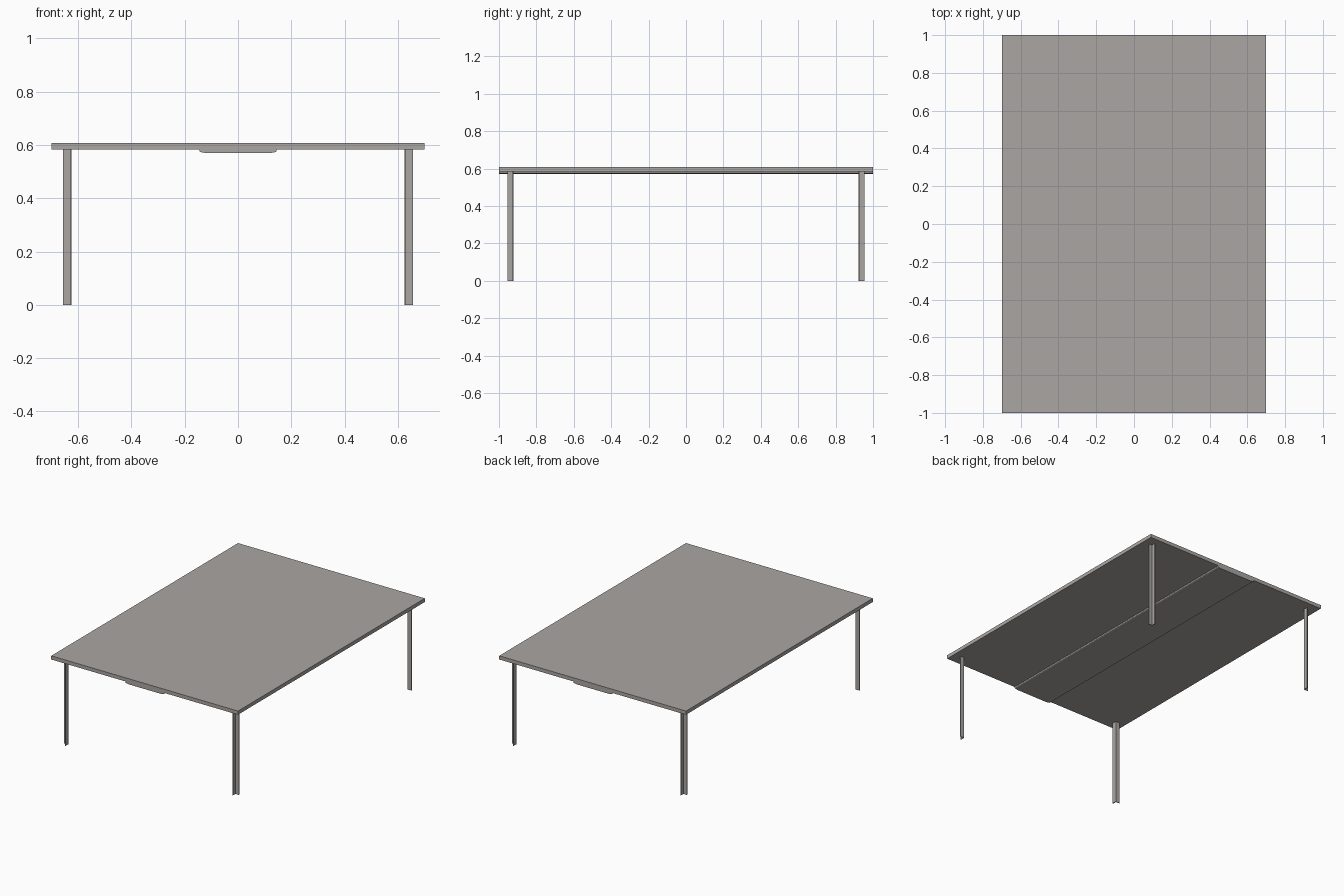
import bpy, bmesh, math
from mathutils import Vector

if "Cube" in bpy.data.objects:
    bpy.data.objects.remove(bpy.data.objects["Cube"])

grey = bpy.data.materials.new("warm_grey")
grey.diffuse_color = (0.40, 0.38, 0.365, 1)
grey.use_nodes = True
grey.node_tree.nodes["Principled BSDF"].inputs["Base Color"].default_value = grey.diffuse_color


def extrude(name, profile, to_3d, vector):
    """Extrude a closed 2D profile into a solid object."""
    bm = bmesh.new()
    face = bm.faces.new([bm.verts.new(to_3d(a, b)) for a, b in profile])
    result = bmesh.ops.extrude_face_region(bm, geom=[face], use_keep_orig=True)
    moved = [v for v in result["geom"] if isinstance(v, bmesh.types.BMVert)]
    bmesh.ops.translate(bm, verts=moved, vec=Vector(vector))
    bmesh.ops.recalc_face_normals(bm, faces=bm.faces)
    mesh = bpy.data.meshes.new(name)
    bm.to_mesh(mesh)
    bm.free()
    mesh.materials.append(grey)
    obj = bpy.data.objects.new(name, mesh)
    bpy.context.collection.objects.link(obj)
    return obj


# Flat rectangular top
top_profile = [(-0.7, 0.583), (0.7, 0.583), (0.7, 0.608), (-0.7, 0.608)]
extrude("table_top", top_profile, lambda x, z: (x, -1, z), (0, 2, 0))

# Shallow rib under the top, full length, with softly rounded lower corners
right_side = [(0.145, 0.583)]
for i in range(7):
    a = math.pi / 2 * i / 6
    right_side.append((0.110 + 0.035 * math.cos(a), 0.577 - 0.007 * math.sin(a)))
left_side = [(-x, z) for x, z in reversed(right_side)]
extrude("under_rib", right_side + left_side, lambda x, z: (x, -1, z), (0, 2, 0))

# Four angle-section legs, the open side of each facing the table corner
IN_X, OUT_X, IN_Y, OUT_Y, T = 0.625, 0.656, 0.923, 0.954, 0.005
angle = [(IN_X, IN_Y), (OUT_X, IN_Y), (OUT_X, IN_Y + T),
         (IN_X + T, IN_Y + T), (IN_X + T, OUT_Y), (IN_X, OUT_Y)]
for sy, row in ((-1, "front"), (1, "back")):
    for sx, side in ((-1, "left"), (1, "right")):
        extrude(f"{row}_{side}_leg", angle,
                lambda x, y: (sx * x, sy * y, 0), (0, 0, 0.583))
